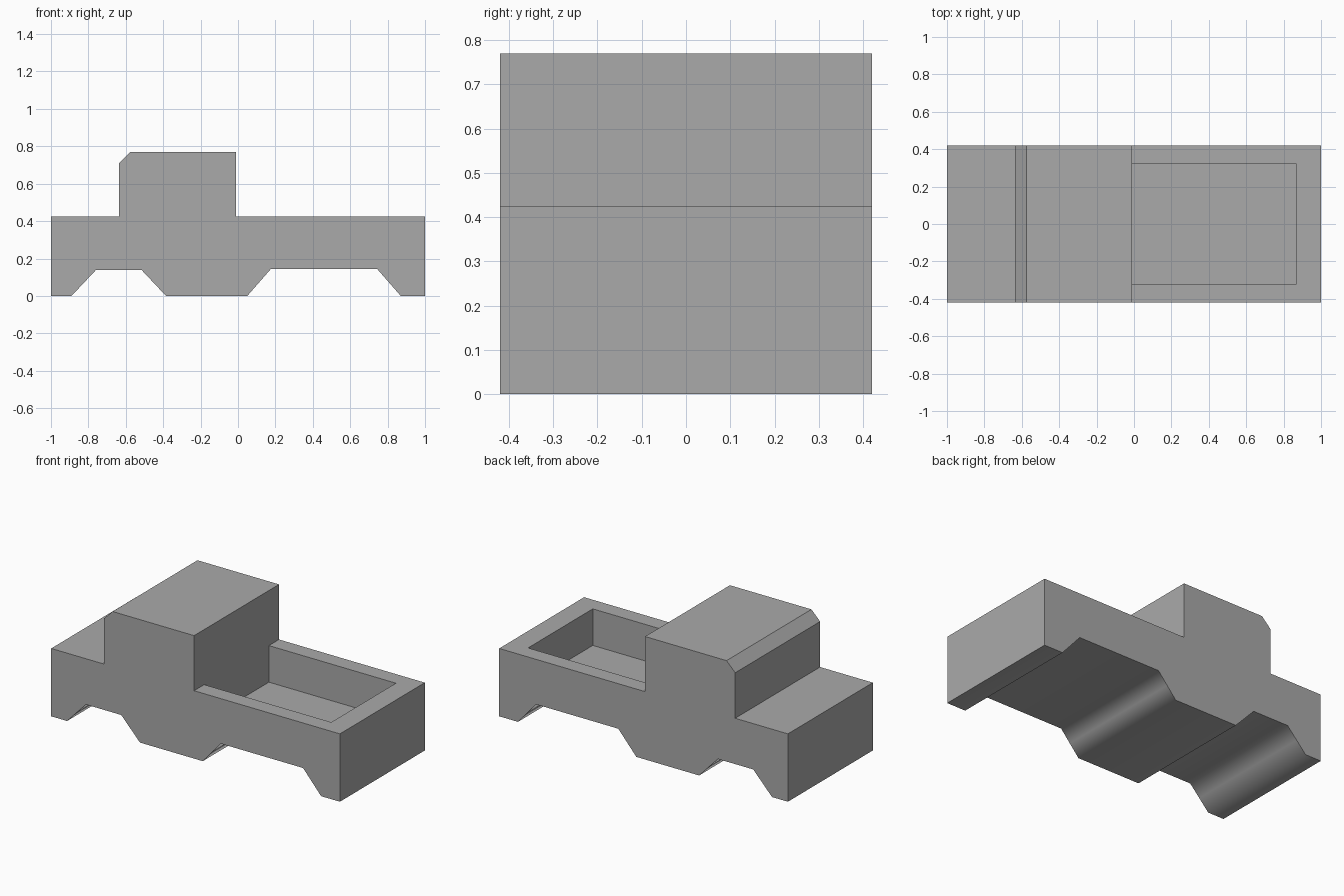
import bpy
import bmesh

cube = bpy.data.objects.get("Cube")
if cube:
    bpy.data.objects.remove(cube)

HALF_WIDTH = 0.42
RIM, FLOOR = 0.425, 0.196

grey = bpy.data.materials.new("plain_grey")
grey.use_nodes = True
colour = (0.4, 0.4, 0.4, 1)
grey.diffuse_color = colour
grey.node_tree.nodes["Principled BSDF"].inputs["Base Color"].default_value = colour


def wheel_arch(x0, x1, x2, x3, top):
    """Trapezoid arch whose sloped sides each carry a midpoint."""
    return [(x0, 0), ((x0 + x1) / 2, top / 2), (x1, top),
            (x2, top), ((x2 + x3) / 2, top / 2), (x3, 0)]


def by_depth(verts):
    return sorted(verts, key=lambda v: v.co.y)


# Side silhouette: underside with arches, then tail, cab and bonnet
profile = [(-1, 0)]
profile += wheel_arch(-0.89, -0.76, -0.515, -0.385, 0.138)
profile += wheel_arch(0.05, 0.175, 0.745, 0.87, 0.143)
profile += [(1, 0), (1, RIM), (-0.01, RIM), (-0.01, 0.77), (-0.575, 0.77),
            (-0.635, 0.71), (-0.635, RIM), (-1, RIM)]

bm = bmesh.new()
side = bm.faces.new([bm.verts.new((x, -HALF_WIDTH, z)) for x, z in profile])
extruded = bmesh.ops.extrude_face_region(bm, geom=[side], use_keep_orig=True)
far_verts = [v for v in extruded["geom"] if isinstance(v, bmesh.types.BMVert)]
bmesh.ops.translate(bm, verts=far_verts, vec=(0, 2 * HALF_WIDTH, 0))

# Cargo bed: cut the tray outline out of the deck and sink it
deck = next(f for f in bm.faces
            if all(abs(v.co.z - RIM) < 0.001 and v.co.x > -0.1 for v in f.verts))
near, far = by_depth([v for v in deck.verts if v.co.x < 0.5])
tail_near, tail_far = by_depth([v for v in deck.verts if v.co.x > 0.5])
bmesh.ops.delete(bm, geom=[deck], context="FACES_ONLY")
corners = [(-0.01, -0.32), (0.87, -0.32), (0.87, 0.32), (-0.01, 0.32)]
top = [bm.verts.new((x, y, RIM)) for x, y in corners]
low = [bm.verts.new((x, y, FLOOR)) for x, y in corners]
bm.faces.new([near, tail_near, top[1], top[0]])
bm.faces.new([tail_near, tail_far, top[2], top[1]])
bm.faces.new([tail_far, far, top[3], top[2]])
bm.faces.new(low)
for i in range(4):
    j = (i + 1) % 4
    bm.faces.new([top[i], top[j], low[j], low[i]])

# Join the tray's front edge to the back wall of the cab
cab_back = next(f for f in bm.faces if near in f.verts and far in f.verts)
roof_near, roof_far = by_depth([v for v in cab_back.verts if v.co.z > 0.6])
bmesh.ops.delete(bm, geom=[cab_back], context="FACES_ONLY")
bm.faces.new([near, top[0], top[3], far, roof_far, roof_near])

bmesh.ops.recalc_face_normals(bm, faces=bm.faces)
bm.normal_update()

# Underside is softly shaded, everything else is flat
for face in bm.faces:
    face.smooth = face.normal.z < -0.1

mesh = bpy.data.meshes.new("truck_body")
bm.to_mesh(mesh)
bm.free()
mesh.materials.append(grey)
body = bpy.data.objects.new("truck_body", mesh)
bpy.context.collection.objects.link(body)
body.modifiers.new("even_shading", "WEIGHTED_NORMAL").keep_sharp = True
